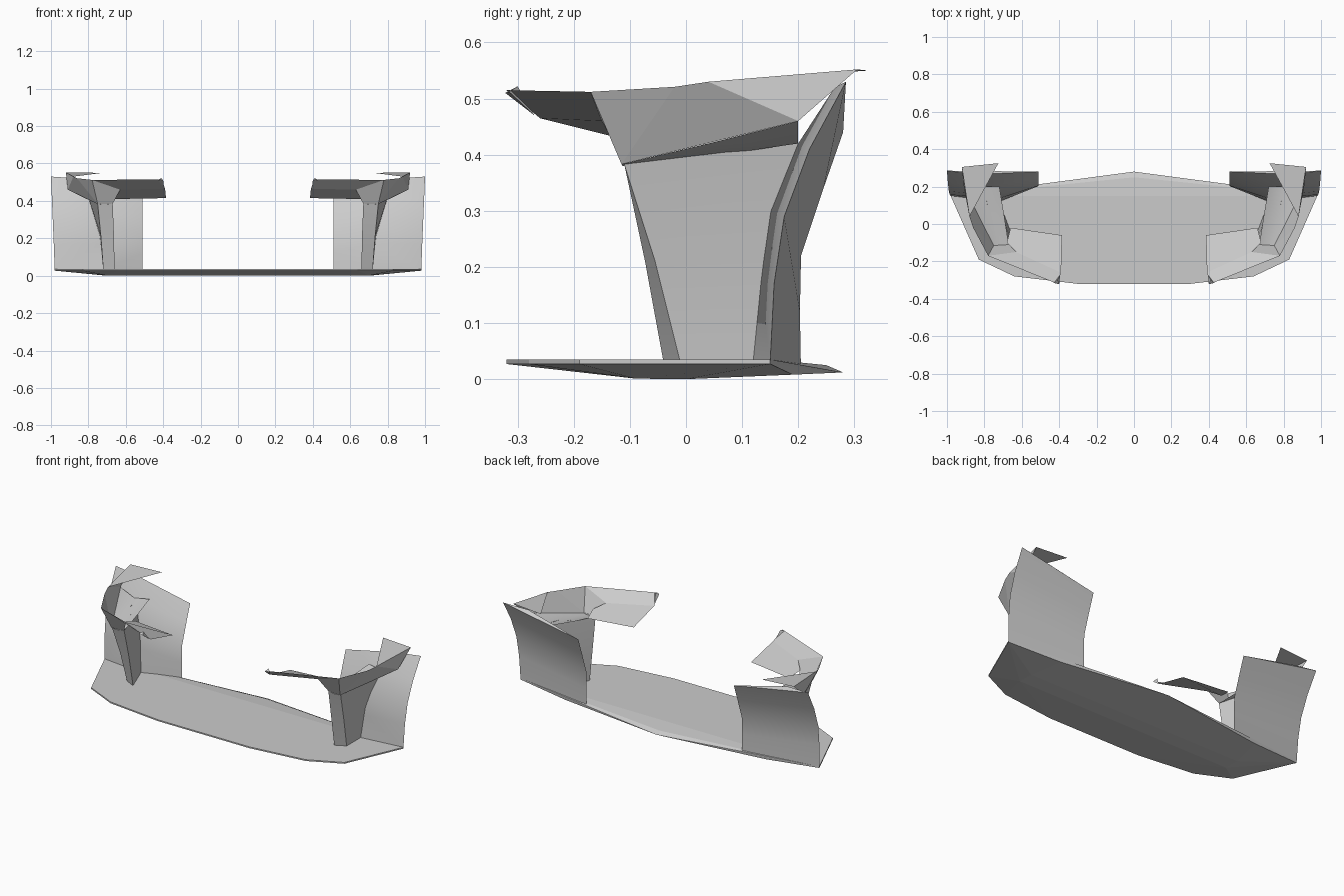
import bpy, bmesh, math

if "Cube" in bpy.data.objects:
    bpy.data.objects.remove(bpy.data.objects["Cube"])


def build(name, verts, faces, mirror=True, smooth=None, hull=False):
    """Make one mesh object, optionally mirrored across x."""
    bm = bmesh.new()
    vs = [bm.verts.new(v) for v in verts]
    if hull:
        bmesh.ops.convex_hull(bm, input=vs)
        bmesh.ops.dissolve_limit(bm, angle_limit=0.005, verts=bm.verts, edges=bm.edges)
    for f in faces:
        bm.faces.new([vs[i] for i in f])
    bmesh.ops.recalc_face_normals(bm, faces=bm.faces)
    me = bpy.data.meshes.new(name)
    bm.to_mesh(me)
    bm.free()
    ob = bpy.data.objects.new(name, me)
    bpy.context.collection.objects.link(ob)
    if mirror:
        ob.modifiers.new("mirror", 'MIRROR').use_axis = (True, False, False)
    if smooth:
        bpy.ops.object.select_all(action='DESELECT')
        ob.select_set(True)
        bpy.context.view_layer.objects.active = ob
        bpy.ops.object.shade_smooth_by_angle(angle=math.radians(smooth))
    return ob


def loft(rows, closed):
    """Vertices and quads through rows of equal length."""
    n = len(rows[0])
    verts = [p for r in rows for p in r]
    faces = [(i * n + j, i * n + (j + 1) % n, (i + 1) * n + (j + 1) % n, (i + 1) * n + j)
             for i in range(len(rows) - 1) for j in range(n if closed else n - 1)]
    return verts, faces


# Floor plate: flat top, shallow tapered underside
rim = [(.3, -.32), (.64, -.28), (.83, -.19), (.98, .15)]
plate = [(s * x, y, z) for s in (-1, 1) for x, y in rim for z in (.027, .035)]
plate += [(s * x, y, z) for s in (-1, 1) for x, y, z in
          [(.7, -.09, .001), (.7, 0, 0), (.66, .19, .008)]]
plate += [(0, .25, .025), (0, .28, .012)]
build("floor_plate", plate, [], mirror=False, hull=True)

# Rear wings: three-sided section that sweeps backwards as it rises
outer = [(.98, .15, .03), (.985, .157, .17), (.99, .175, .29), (.995, .22, .41), (1, .285, .53)]
front = [(.72, .12, .035), (.73, .133, .17), (.75, .15, .3), (.8, .2, .42), (.85, .265, .52)]
inner = [(.51, .205, .01), (.51, .203, .12), (.51, .205, .22), (.51, .245, .34), (.51, .28, .44)]
v, f = loft(list(zip(outer, front, inner)), True)
build("rear_wing", v, f + [(12, 13, 14)], smooth=25)

# Posts: wedge that widens towards the arm and meets the wing
low = [(.66, -.04, .03), (.72, -.01, .03), (.72, .12, .03)]
mid = [(.663, -.073, .21), (.733, -.055, .21), (.738, .14, .21)]
top = [(.67, -.11, .385), (.75, -.11, .383), (.80, .2, .42)]
v, f = loft([low, mid, top], True)
build("post", v, f, smooth=25)

# Arms: front band and outer side panel
upper = [(.41, -.32, .515), (.78, -.17, .512), (.86, -.02, .521), (.88, .04, .53), (.92, .305, .552)]
lower = [(.39, -.26, .465), (.63, -.15, .46), (.67, -.11, .385), (.75, -.115, .383), (.91, .2, .46)]
build("arm_panel", upper + lower,
      [(0, 1, 6, 5), (1, 8, 7, 6), (1, 2, 8), (2, 3, 9, 8), (3, 4, 9)])

# Small raised lip on the arm tip
build("arm_tip", [(.40, -.322, .51), (.43, -.315, .512), (.41, -.3, .522), (.395, -.27, .47)],
      [], hull=True)

# Flat flap behind the front band
build("arm_flap", [(.39, -.26, .465), (.63, -.15, .46), (.68, -.1, .43),
                   (.66, -.02, .41), (.385, -.06, .415)], [(0, 1, 2, 3, 4)])

# Curled trough under the arm
v, f = loft([[(.75, -.115, .383), (.71, -.113, .380), (.67, -.11, .385)],
             [(.83, .04, .42), (.76, .05, .398), (.695, .05, .41)],
             [(.91, .2, .46), (.82, .2, .42), (.72, .2, .44)]], False)
build("arm_trough", v, f, smooth=50)

# Triangular top flap at the rear of the arm
build("arm_horn", [(.92, .305, .552), (.725, .325, .55), (.88, .04, .53)], [(0, 1, 2)])
